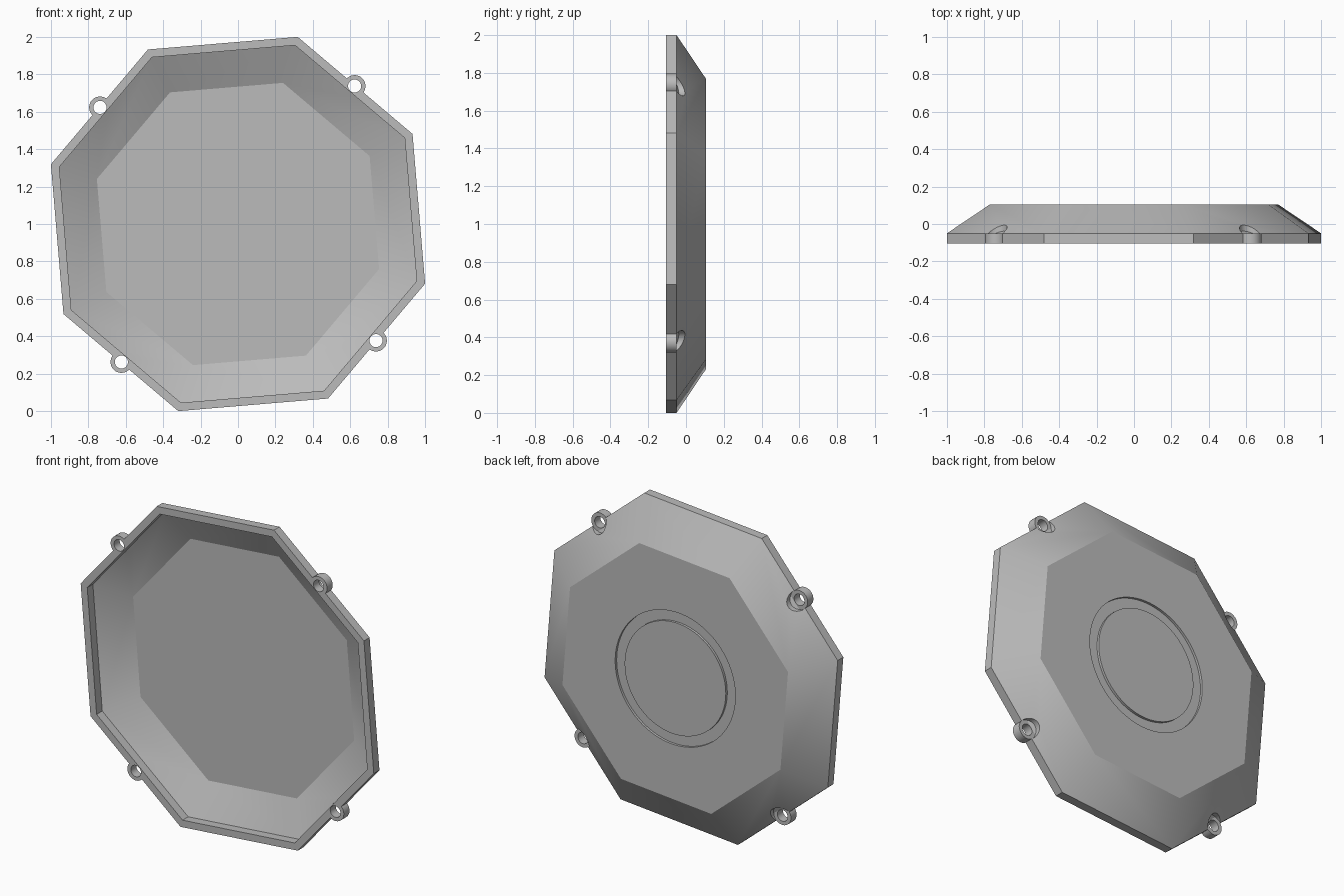
import bpy, bmesh, math
from mathutils import Matrix, Vector

cube = bpy.data.objects.get("Cube")
if cube:
    bpy.data.objects.remove(cube)

TURN = math.radians(-17.7)      # rotation of the octagon
FRONT, STEP, BACK, FLOOR = -0.105, -0.05, 0.105, 0.055
LUG_DIST = 0.966

grey = bpy.data.materials.new("plain grey")
grey.use_nodes = True
colour = (0.5, 0.5, 0.5, 1)
grey.diffuse_color = colour
grey.node_tree.nodes["Principled BSDF"].inputs["Base Color"].default_value = colour


def make_object(name, bm):
    bmesh.ops.recalc_face_normals(bm, faces=bm.faces)
    mesh = bpy.data.meshes.new(name)
    bm.to_mesh(mesh)
    bm.free()
    mesh.materials.append(grey)
    obj = bpy.data.objects.new(name, mesh)
    bpy.context.collection.objects.link(obj)
    return obj


def loft(bm, profile, sides, turn=0.0, centre=(0, 1), closed=False):
    """Stack rings of (radius, y) around an axis parallel to y."""
    rings = []
    for r, y in profile:
        angles = [turn + math.tau * i / sides for i in range(sides)]
        rings.append([bm.verts.new((centre[0] + r * math.cos(a), y,
                                    centre[1] + r * math.sin(a))) for a in angles])
    pairs = list(zip(rings, rings[1:]))
    if closed:
        pairs.append((rings[-1], rings[0]))
    else:
        bm.faces.new(rings[0])
        bm.faces.new(rings[-1])
    for low, high in pairs:
        for i in range(sides):
            j = (i + 1) % sides
            bm.faces.new((low[i], low[j], high[j], high[i]))


lug_angles = [TURN + math.radians(67.5 + 90 * k) for k in range(4)]


def lug_cylinders(name, radius, y0, y1):
    bm = bmesh.new()
    for a in lug_angles:
        spot = (LUG_DIST * math.cos(a), 1 + LUG_DIST * math.sin(a))
        loft(bm, [(radius, y0), (radius, y1)], 40, a, spot)
    return make_object(name, bm)


# Octagonal tray body, solid at first
bm = bmesh.new()
loft(bm, [(1.05, FRONT), (1.05, STEP), (0.808, BACK)], 8, TURN)
tray = make_object("tray", bm)

# Hollow of the tray
bm = bmesh.new()
loft(bm, [(1.003, -0.2), (1.003, STEP), (0.792, FLOOR)], 8, TURN)
hollow = make_object("hollow_cutter", bm)

# Round groove on the back
bm = bmesh.new()
loft(bm, [(0.345, 0.09), (0.41, 0.09), (0.41, 0.15), (0.345, 0.15)], 96, closed=True)
groove = make_object("groove_cutter", bm)

# Screw lugs, the clearance behind them and their holes
steps = [
    (lug_cylinders("lug_blank", 0.058, FRONT, 0.0), 'UNION'),
    (lug_cylinders("clearance_cutter", 0.0595, STEP, 0.3), 'DIFFERENCE'),
    (lug_cylinders("hole_cutter", 0.035, -0.3, 0.3), 'DIFFERENCE'),
    (groove, 'DIFFERENCE'),
    (hollow, 'DIFFERENCE'),
]
bpy.context.view_layer.objects.active = tray
for helper, operation in steps:
    mod = tray.modifiers.new(helper.name, 'BOOLEAN')
    mod.operation, mod.object, mod.solver = operation, helper, 'EXACT'
    bpy.ops.object.modifier_apply(modifier=mod.name)
for helper, operation in steps:
    bpy.data.objects.remove(helper)

# Thin skin that closes each clearance pocket against the hollow
bm = bmesh.new()
for a in lug_angles:
    out = Vector((math.cos(a), 0, math.sin(a)))
    side = Vector((-math.sin(a), 0, math.cos(a)))
    corners = []
    for dist, t in ((0.93, -0.06), (0.93, 0.06), (0.895, 0.06), (0.895, -0.06)):
        y = STEP + (0.9267 - dist) / 0.195 * (FLOOR - STEP) + 0.001
        corners.append(bm.verts.new(out * dist + side * t + Vector((0, y, 1))))
    bm.faces.new(corners)
skin = make_object("pocket_skin", bm)

# Soft corners on the slopes, crisp rim and floor
bpy.ops.object.select_all(action='DESELECT')
tray.select_set(True)
bpy.ops.object.shade_smooth_by_angle(angle=math.radians(27))
